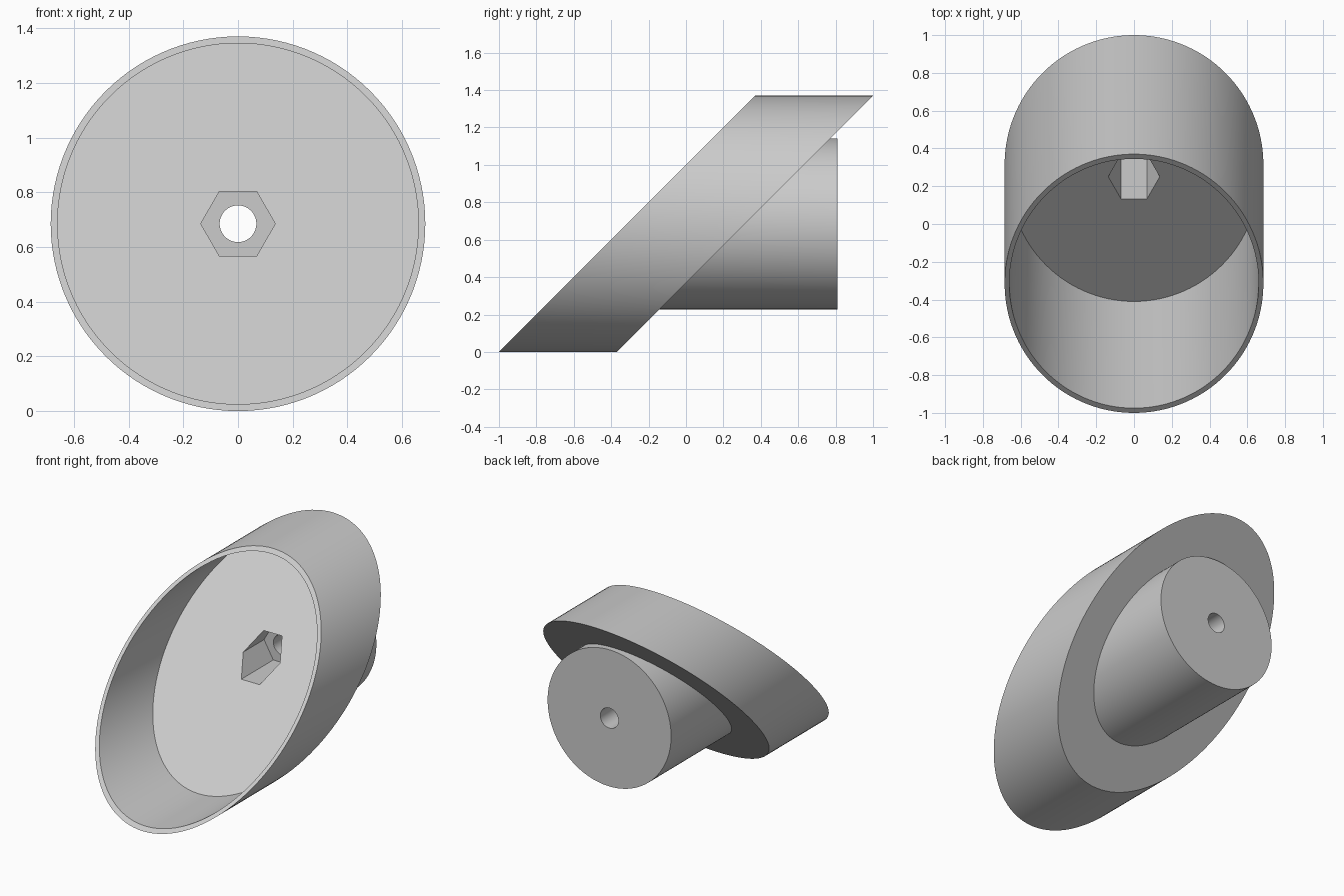
import bpy, bmesh, math

cube = bpy.data.objects.get("Cube")
if cube:
    bpy.data.objects.remove(cube)

SEGMENTS = 120          # multiple of six so the hexagon corners land on vertices
AXIS_Z = 0.685
HEX_APOTHEM = 0.118


def circle(radius):
    return lambda t: radius


def hexagon(t):
    return HEX_APOTHEM / math.cos(t % (math.pi / 3) - math.pi / 6)


def slanted(offset):
    return lambda z: z + offset


def upright(y):
    return lambda z: y


outer, inner, boss, bore = circle(0.685), circle(0.66), circle(0.457), circle(0.067)
front, floor, back = slanted(-1.0), slanted(-0.435), slanted(-0.37)
seat, end = upright(0.47), upright(0.81)

# Closed chain of rings: rim, dish, hexagon socket, bore, boss, back face
rings = [
    (outer, front), (inner, front),
    (inner, floor), (hexagon, floor),
    (hexagon, seat), (bore, seat),
    (bore, end), (boss, end),
    (boss, back), (outer, back),
]

bm = bmesh.new()
loops = []
for radius, plane in rings:
    loop = []
    for i in range(SEGMENTS):
        # tiny rounding keeps the corner angles exact
        t = 2 * math.pi * i / SEGMENTS
        r = radius(t)
        z = AXIS_Z + r * math.sin(t)
        loop.append(bm.verts.new((r * math.cos(t), plane(z), z)))
    loops.append(loop)

for a, b in zip(loops, loops[1:] + loops[:1]):
    for i in range(SEGMENTS):
        j = (i + 1) % SEGMENTS
        bm.faces.new((a[i], a[j], b[j], b[i]))
bmesh.ops.recalc_face_normals(bm, faces=bm.faces)

mesh = bpy.data.meshes.new("slanted_dish_with_boss")
bm.to_mesh(mesh)
bm.free()
body = bpy.data.objects.new("slanted_dish_with_boss", mesh)
bpy.context.collection.objects.link(body)

# Single grey material
grey = bpy.data.materials.new("light_grey")
grey.use_nodes = True
colour = (0.6, 0.6, 0.6, 1)
grey.diffuse_color = colour
grey.node_tree.nodes["Principled BSDF"].inputs["Base Color"].default_value = colour
mesh.materials.append(grey)

# Smooth round walls, crisp edges
bpy.ops.object.select_all(action="DESELECT")
body.select_set(True)
bpy.context.view_layer.objects.active = body
bpy.ops.object.shade_smooth_by_angle(angle=math.radians(30))
